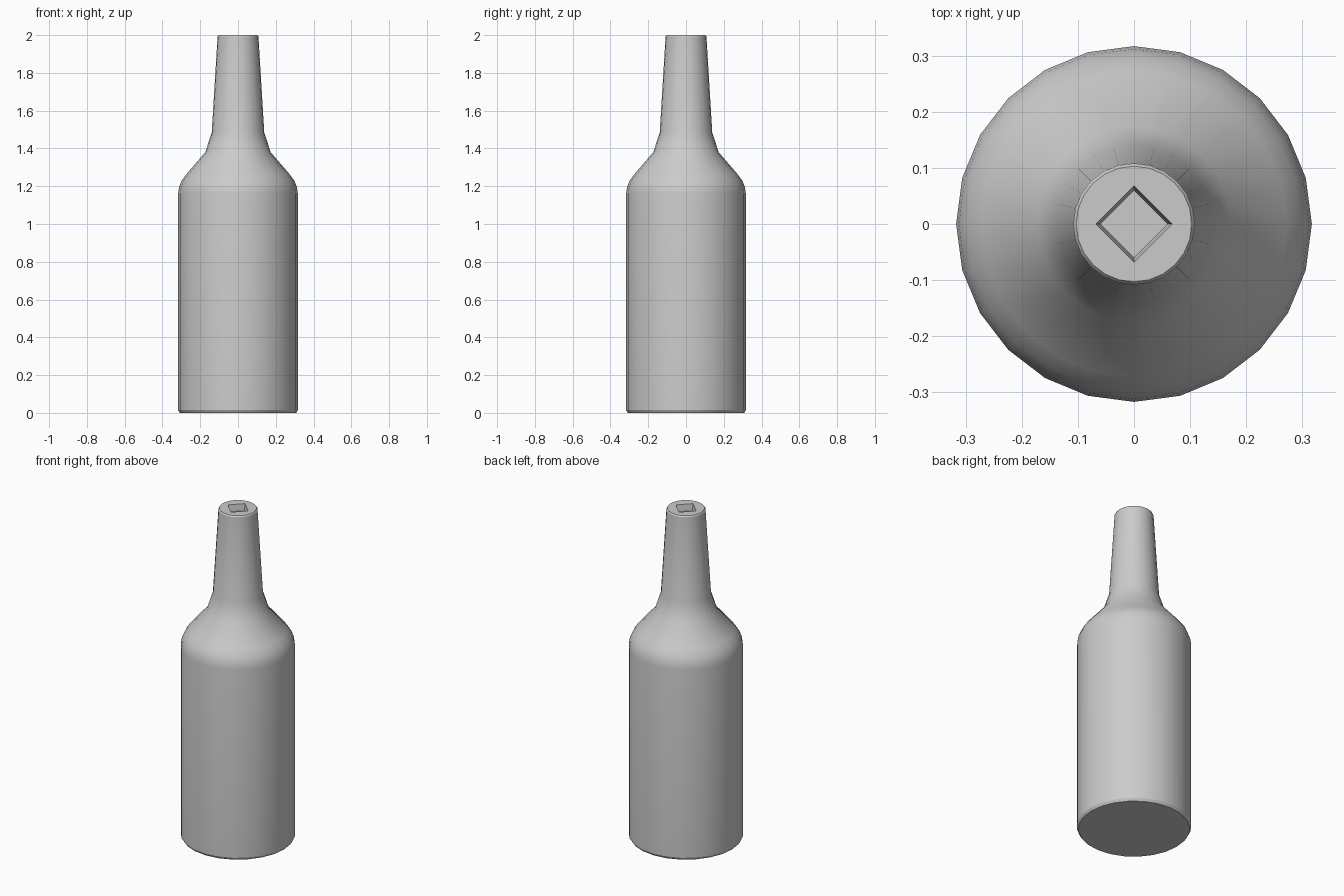
import bpy, bmesh, math

if "Cube" in bpy.data.objects:
    bpy.data.objects.remove(bpy.data.objects["Cube"], do_unlink=True)

SIDES = 24

# Plain grey for the whole bottle
grey = bpy.data.materials.new("grey")
grey.use_nodes = True
colour = (0.6, 0.6, 0.6, 1)
grey.diffuse_color = colour
grey.node_tree.nodes["Principled BSDF"].inputs["Base Color"].default_value = colour

# Radius and height from the base up to the lip
profile = [(0.308, 0), (0.317, 0.015), (0.317, 1.16), (0.312, 1.195),
           (0.298, 1.23), (0.272, 1.265), (0.173, 1.38), (0.139, 1.485),
           (0.109, 1.98), (0.108, 1.993), (0.103, 2.0)]


def ring(bm, radius, z, square=False):
    """Ring of points; square rings follow a diamond with corners on the axes."""
    points = []
    for i in range(SIDES):
        a = 2 * math.pi * i / SIDES
        r = radius
        if square:
            r /= abs(math.cos(a)) + abs(math.sin(a))
        points.append(bm.verts.new((r * math.cos(a), r * math.sin(a), z)))
    return points


bm = bmesh.new()
rings = [ring(bm, r, z) for r, z in profile]

# Square socket sunk into the top
rings += [ring(bm, 0.068, 2.0, True), ring(bm, 0.060, 1.96, True)]

for low, high in zip(rings, rings[1:]):
    for i in range(SIDES):
        j = (i + 1) % SIDES
        bm.faces.new((low[i], low[j], high[j], high[i]))
bm.faces.new(rings[0][::-1])   # base
bm.faces.new(rings[-1])        # socket floor
bmesh.ops.recalc_face_normals(bm, faces=bm.faces)

mesh = bpy.data.meshes.new("bottle")
bm.to_mesh(mesh)
bm.free()
mesh.materials.append(grey)
bottle = bpy.data.objects.new("bottle", mesh)
bpy.context.collection.objects.link(bottle)

# Smooth the rounded shoulder while keeping the hard edges
bpy.ops.object.select_all(action="DESELECT")
bottle.select_set(True)
bpy.context.view_layer.objects.active = bottle
bpy.ops.object.shade_smooth_by_angle(angle=math.radians(30))
